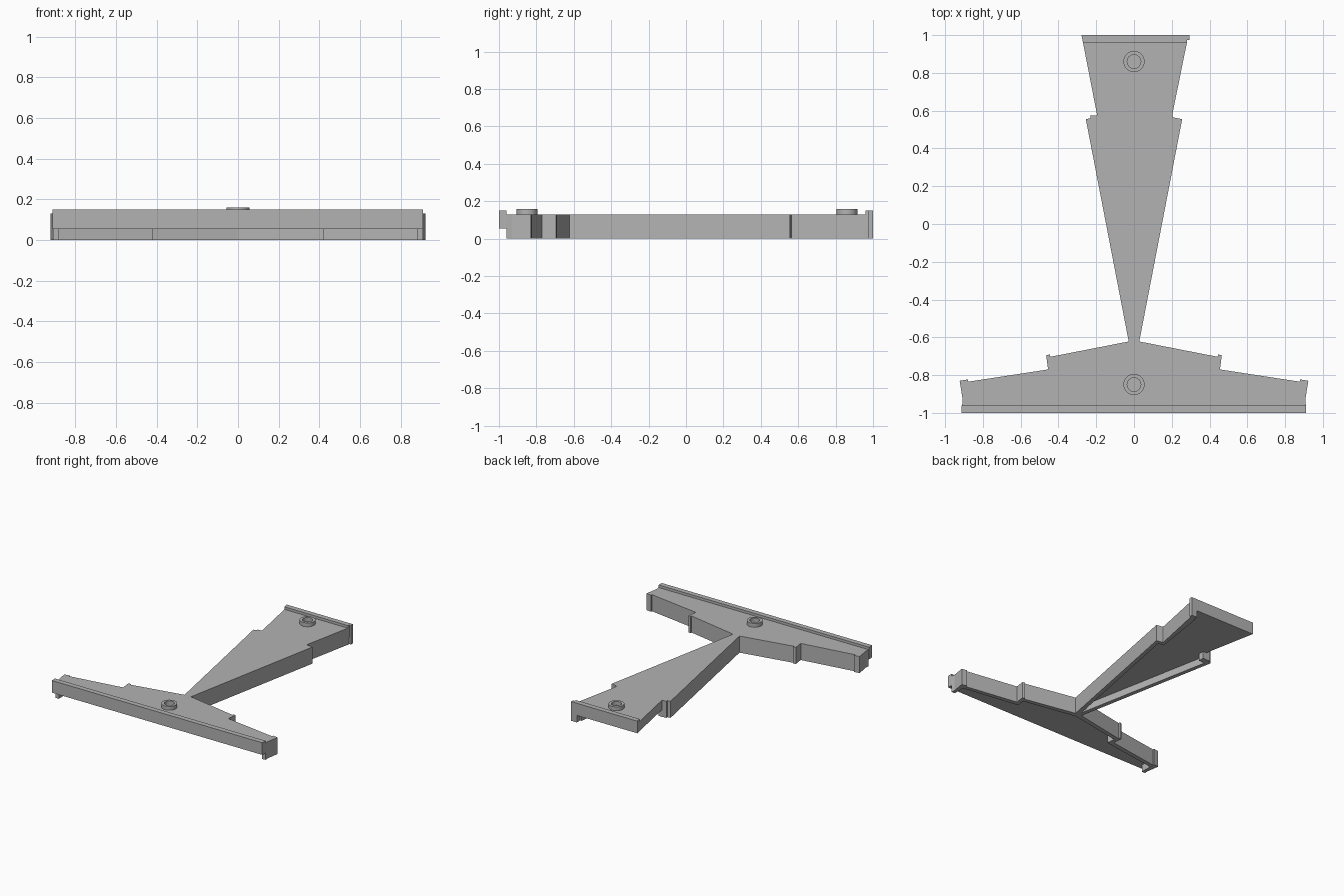
import bpy, bmesh, math

cube = bpy.data.objects.get("Cube")
if cube:
    bpy.data.objects.remove(cube, do_unlink=True)

GREY = (0.45, 0.45, 0.45, 1)
grey = bpy.data.materials.new("mid_grey")
grey.use_nodes = True
grey.diffuse_color = GREY
grey.node_tree.nodes["Principled BSDF"].inputs["Base Color"].default_value = GREY

PLATE_BOTTOM, PLATE_TOP, LIP_TOP, STUD_TOP = 0.055, 0.13, 0.15, 0.16


def finish(name, bm):
    bmesh.ops.recalc_face_normals(bm, faces=bm.faces)
    mesh = bpy.data.meshes.new(name)
    bm.to_mesh(mesh)
    bm.free()
    mesh.materials.append(grey)
    obj = bpy.data.objects.new(name, mesh)
    bpy.context.collection.objects.link(obj)
    return obj


def prism(name, outline, z0, z1):
    """Extrude a plan outline between two heights."""
    bm = bmesh.new()
    face = bm.faces.new([bm.verts.new((x, y, z0)) for x, y in outline])
    up = bmesh.ops.extrude_face_region(bm, geom=[face])["geom"]
    bmesh.ops.translate(bm, vec=(0, 0, z1 - z0),
                        verts=[v for v in up if isinstance(v, bmesh.types.BMVert)])
    return finish(name, bm)


def box(name, x0, x1, y0, y1, z0, z1):
    return prism(name, [(x0, y0), (x1, y0), (x1, y1), (x0, y1)], z0, z1)


def mirrored(points):
    return [(-x, y) for x, y in reversed(points)]


def carve(obj, cutter):
    cutter.hide_render = True
    mod = obj.modifiers.new("hollow", 'BOOLEAN')
    mod.operation, mod.solver, mod.object = 'DIFFERENCE', 'EXACT', cutter
    bpy.context.view_layer.objects.active = obj
    bpy.ops.object.modifier_apply(modifier=mod.name)
    bpy.data.objects.remove(cutter, do_unlink=True)


def stud(name, y, outer=0.056, inner=0.036, sides=32):
    """Short hollow ring standing on the plate."""
    bm = bmesh.new()
    profile = [(inner, PLATE_TOP), (outer, PLATE_TOP), (outer, STUD_TOP), (inner, STUD_TOP)]
    rings = []
    for i in range(sides):
        a = 2 * math.pi * i / sides
        rings.append([bm.verts.new((r * math.cos(a), y + r * math.sin(a), z))
                      for r, z in profile])
    for i in range(sides):
        a, b = rings[i], rings[(i + 1) % sides]
        for j in range(4):
            k = (j + 1) % 4
            bm.faces.new((a[j], b[j], b[k], a[k]))
    obj = finish(name, bm)
    bpy.ops.object.select_all(action='DESELECT')
    obj.select_set(True)
    bpy.context.view_layer.objects.active = obj
    bpy.ops.object.shade_smooth_by_angle(angle=math.radians(40))
    return obj


# Plate: stepped crossbar with a tapering stem that widens to the back
bar = [(0.91, -0.96), (0.907, -0.93), (0.923, -0.83), (0.88, -0.823), (0.878, -0.835),
       (0.455, -0.77), (0.465, -0.695), (0.445, -0.69), (0.443, -0.703), (0.028, -0.622)]
stem_right = [(0.255, 0.555), (0.203, 0.565), (0.203, 0.58), (0.28, 0.96)]
stem_left = [(-0.27, 0.96), (-0.195, 0.575), (-0.232, 0.575), (-0.23, 0.56), (-0.255, 0.555)]
plate = prism("plate", bar + stem_right + stem_left + mirrored(bar), 0, PLATE_TOP)

# Hollow underside, open at the front edge of the bar and the back of the stem
bar_in = [(0.88, -1.1), (0.88, -0.868), (0.42, -0.8), (0.428, -0.732), (0.002, -0.655)]
carve(plate, prism("bar_hollow", bar_in + mirrored(bar_in), -0.1, PLATE_BOTTOM))
stem_in = [(0, -0.59), (0.218, 0.53), (0.17, 0.537), (0.255, 1.1), (-0.4, 1.1),
           (-0.4, 0.577), (-0.167, 0.577), (-0.165, 0.53), (-0.218, 0.53)]
carve(plate, prism("stem_hollow", stem_in, -0.1, PLATE_BOTTOM))

# Raised lips along the front and back edges
box("front_lip", -0.913, 0.91, -1, -0.96, PLATE_BOTTOM, LIP_TOP)
prism("back_lip", [(-0.27, 0.96), (0.28, 0.96), (0.283, 1), (-0.278, 1)],
      PLATE_BOTTOM, LIP_TOP)

# Leg and tab at the left back corner
box("corner_leg", 0.245, 0.281, 0.96, 1, 0, PLATE_BOTTOM)
box("corner_tab", 0.28, 0.295, 0.975, 1, 0, LIP_TOP)

# Hollow studs
stud("front_stud", -0.85)
stud("back_stud", 0.86)
